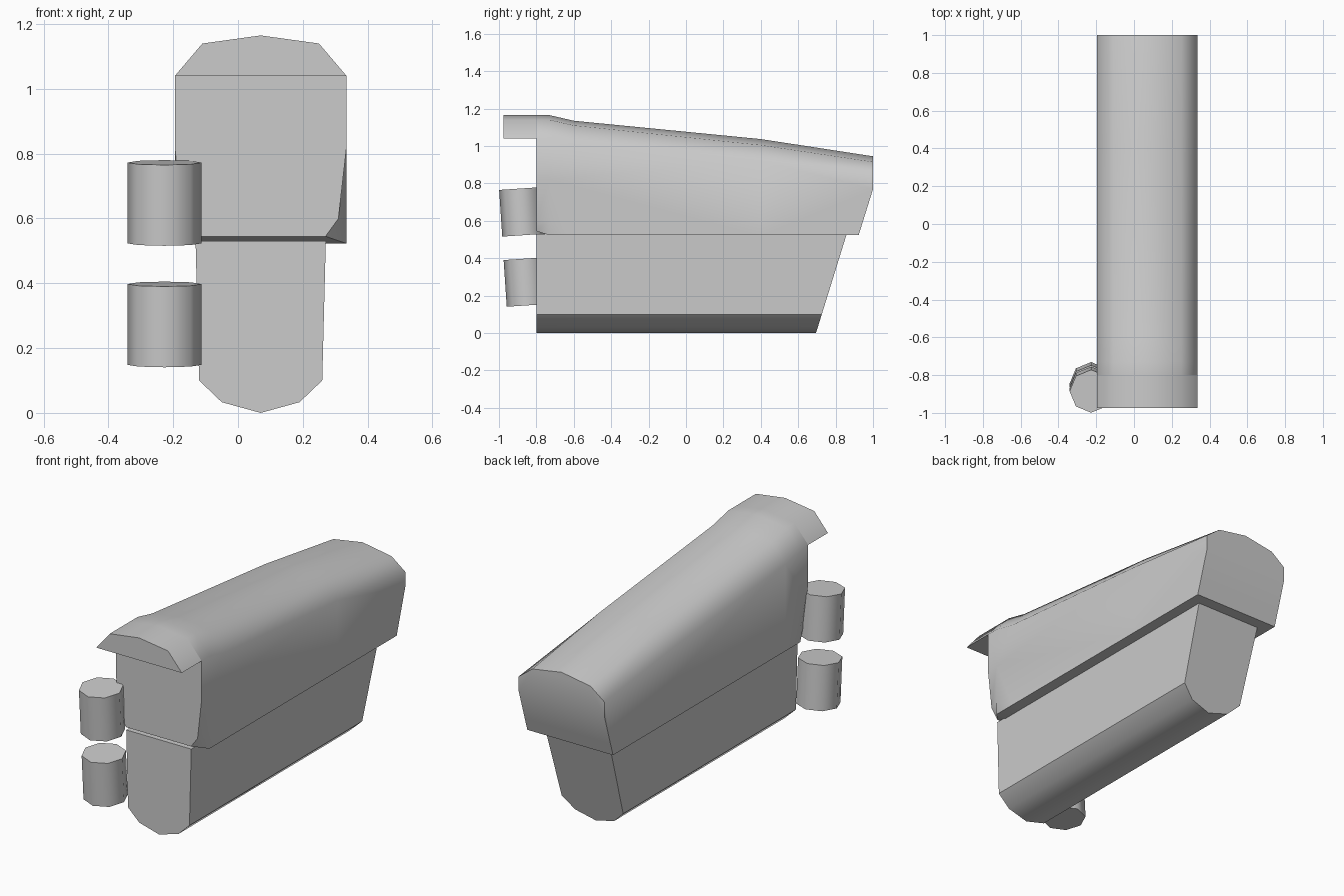
import bpy, bmesh, math

if "Cube" in bpy.data.objects:
    bpy.data.objects.remove(bpy.data.objects["Cube"])

CX = 0.07  # the body's own centre line in x


def finish(obj, angle):
    bpy.ops.object.select_all(action='DESELECT')
    obj.select_set(True)
    bpy.context.view_layer.objects.active = obj
    bpy.ops.object.shade_smooth_by_angle(angle=math.radians(angle))


def loft(name, stations, angle):
    """Each station is a half section (half width, y, z) from the centre line outward."""
    bm = bmesh.new()
    rings = []
    for half in stations:
        pts = [(CX + w, y, z) for w, y, z in reversed(half)]
        pts += [(CX - w, y, z) for w, y, z in half[1:]]
        rings.append([bm.verts.new(p) for p in pts])
    n = len(rings[0])
    for a, b in zip(rings, rings[1:]):
        for i in range(n):
            j = (i + 1) % n
            bm.faces.new((a[i], a[j], b[j], b[i]))
    # end caps as mirrored strips
    for r in (rings[0], rings[-1]):
        for i in range(n // 2):
            quad = [r[i], r[i + 1], r[n - 2 - i], r[n - 1 - i]]
            bm.faces.new(list(dict.fromkeys(quad)))
    bmesh.ops.recalc_face_normals(bm, faces=bm.faces)
    bmesh.ops.dissolve_limit(bm, angle_limit=0.002, verts=[], edges=bm.edges)
    mesh = bpy.data.meshes.new(name)
    bm.to_mesh(mesh)
    bm.free()
    obj = bpy.data.objects.new(name, mesh)
    bpy.context.collection.objects.link(obj)
    finish(obj, angle)


def section(y, ridge, shoulder, corner):
    return [(0, y, ridge), (0.18, y, shoulder), (0.265, y, corner),
            (0.265, y, 0.82), (0.265, y, 0.6), (0.265, y, 0.523)]


# Upper shell: narrow at the front foot, sloping roof, raked tail
front = section(-0.8, 1.165, 1.14, 1.04)
front[4:] = [(0.24, -0.8, 0.6), (0.2, -0.8, 0.545)]
tail = section(1.0, 0.945, 0.915, 0.85)
tail[3:] = [(0.265, 1.0, 0.77), (0.265, 0.947, 0.6), (0.265, 0.923, 0.523)]
loft("upper_shell", [front,
                     section(-0.73, 1.165, 1.14, 1.04),
                     section(-0.6, 1.135, 1.11, 1.01),
                     section(0.4, 1.037, 1.005, 0.92),
                     tail], 50)

# Overhanging visor at the front of the roof
loft("front_visor", [[(0, y, 1.165), (0.18, y, 1.14), (0.265, y, 1.04)]
                     for y in (-0.975, -0.8)], 50)

# Lower body with faceted keel and raked back
keel = [(0, 0.0), (0.12, 0.033), (0.19, 0.1), (0.201, 0.53)]
loft("lower_body", [[(w, -0.8, z) for w, z in keel],
                    [(w, 0.695 + 0.31 * z, z) for w, z in keel]], 40)

# Two tilted eight-sided pegs at the front left
for name, y, z in (("upper_peg", -0.877, 0.648), ("lower_peg", -0.853, 0.273)):
    bpy.ops.mesh.primitive_cylinder_add(vertices=8, radius=0.114, depth=0.25,
                                        location=(-0.227, y, z),
                                        rotation=(math.radians(3.8), 0, 0))
    peg = bpy.context.object
    peg.name = name
    finish(peg, 50)
